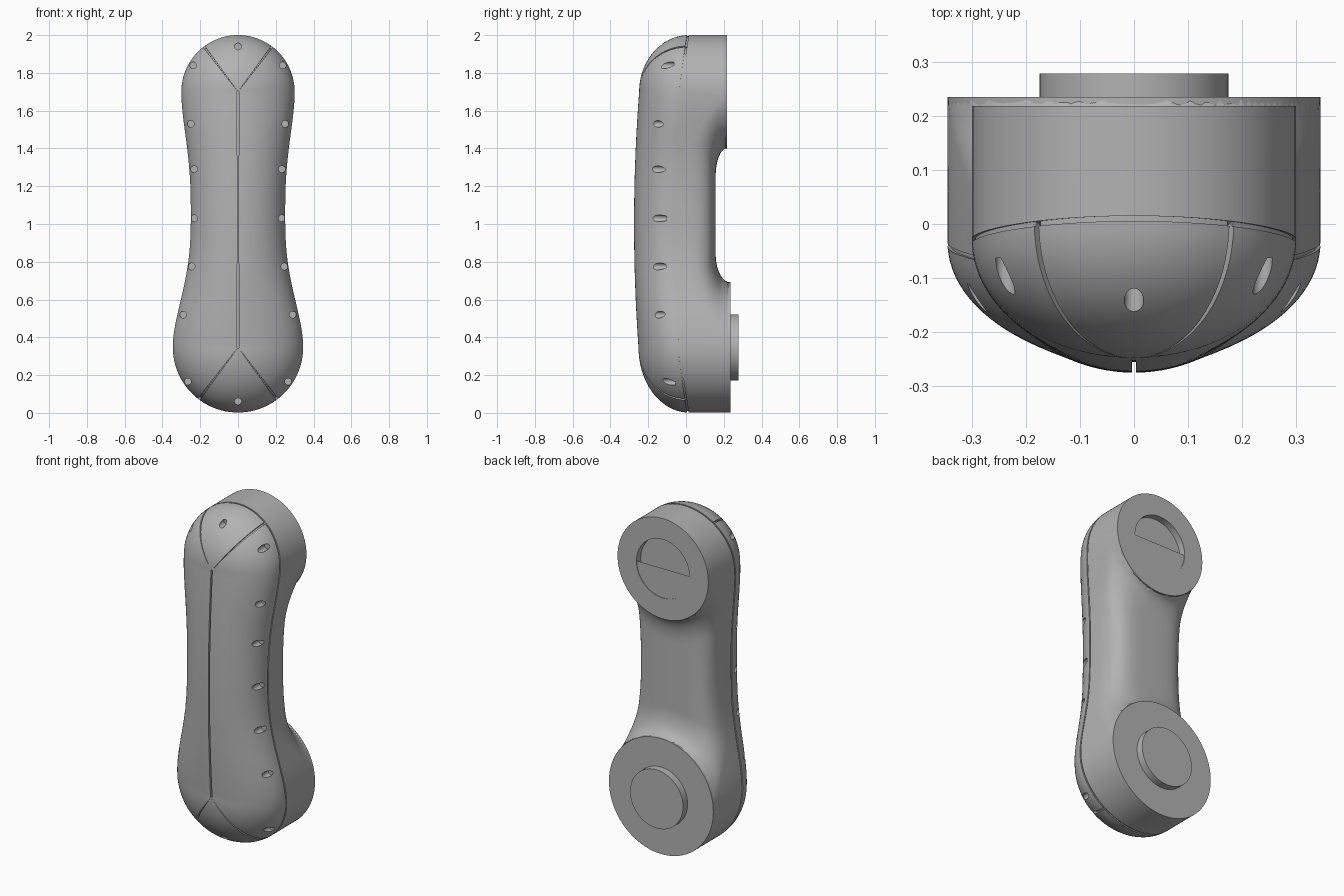
import bpy, bmesh, math

if "Cube" in bpy.data.objects:
    bpy.data.objects.remove(bpy.data.objects["Cube"])

TOP_Z, TOP_R, LOW_Z, LOW_R = 1.70, 0.30, 0.347, 0.345
EAR_Y, MOUTH_Y = 0.218, 0.235
WAIST_Z, WAIST_W, WAIST_Y = 1.05, 0.25, 0.157

grey = bpy.data.materials.new("plastic_grey")
grey.use_nodes = True
grey.diffuse_color = (0.45, 0.45, 0.45, 1)
grey.node_tree.nodes["Principled BSDF"].inputs["Base Color"].default_value = (0.45, 0.45, 0.45, 1)


def seam(z):
    return 0.015 - 0.085 * (1 - (z - 1) ** 2)


def front(z):
    return -0.275 + 0.055 * (z - 1) ** 2


def width(z):
    end_z, end_r = (TOP_Z, TOP_R) if z > WAIST_Z else (LOW_Z, LOW_R)
    t = min(1, abs((z - WAIST_Z) / (end_z - WAIST_Z))) ** 1.4
    return WAIST_W + (end_r - WAIST_W) * t * t * (3 - 2 * t)


def finish(obj):
    bpy.ops.object.select_all(action='DESELECT')
    obj.select_set(True)
    bpy.context.view_layer.objects.active = obj
    bpy.ops.object.shade_smooth_by_angle(angle=math.radians(32))


def make(name, build):
    bm = bmesh.new()
    build(bm)
    bmesh.ops.remove_doubles(bm, verts=bm.verts, dist=0.00002)
    bmesh.ops.recalc_face_normals(bm, faces=bm.faces)
    mesh = bpy.data.meshes.new(name)
    bm.to_mesh(mesh)
    bm.free()
    obj = bpy.data.objects.new(name, mesh)
    bpy.context.collection.objects.link(obj)
    mesh.materials.append(grey)
    return obj


def bridge(bm, rows, closed):
    n = len(rows[0])
    rows = [[bm.verts.new(p) for p in row] for row in rows]
    for a, b in zip(rows, rows[1:]):
        for i in range(n if closed else n - 1):
            k = (i + 1) % n
            bm.faces.new((a[i], a[k], b[k], b[i]))
    return rows


# Outline samples: (x, z, spine z, groove depth scale)
def outline():
    groove = math.radians(53)
    step = math.pi / 40
    angles = [(i * step, 1) for i in range(21) if abs(i * step - groove) > 0.03]
    angles += [(groove + s * d, k) for s in (-1, 1) for d, k in ((0.017, 1), (0.015, 0.955))]
    angles.sort()
    half = [(TOP_R * math.cos(a), TOP_Z + TOP_R * math.sin(a), TOP_Z, k) for a, k in reversed(angles)]
    for i in range(1, 60):
        z = TOP_Z + (LOW_Z - TOP_Z) * i / 60
        half.append((width(z), z, z, 1))
    half += [(LOW_R * math.cos(a), LOW_Z - LOW_R * math.sin(a), LOW_Z, k) for a, k in angles]
    return half + [(-x, z, s, k) for x, z, s, k in reversed(half[1:-1])]


# Domed front shell with seam, centre and corner grooves
def build_front(bm):
    rim = 0.036
    # Each level: radial scale, height scale, inward step
    levels = [(0.98, 0, 0), (0.98, rim, 0), (1, rim, 0)]
    last = math.acos(0.015)
    for j in range(1, 25):
        a = rim + (last - rim) * j / 24
        levels.append((math.cos(a), math.sin(a), 0))
    levels += [(0.015, 1, 0.02), (0, 1, 0.02), (0, 0, 0)]
    pts = outline()
    rows = []
    for r, h, inset in levels:
        row = []
        for x, z, s, k in pts:
            y0 = seam(z)
            if r == 0 and h == 0:
                y0 = seam(s)
            rr, hh = (r * k, h * k) if r > 0.02 and h > 0 else (r, h)
            row.append((x * rr, y0 + (front(s) - y0) * hh + inset if r > 0.02
                        else (front(s) + inset if h else y0), s + (z - s) * rr))
        rows.append(row)
    rows.append(rows[0])
    bridge(bm, rows, True)


front_shell = make("front_shell", build_front)

# Screw holes sunk straight into the front
HALF_HOLES = [(0.238, 1.84), (0.25, 1.53), (0.233, 1.29), (0.233, 1.03),
              (0.246, 0.775), (0.29, 0.52), (0.266, 0.165)]
holes = [(0, 1.94), (0, 0.06)] + [(s * x, z) for x, z in HALF_HOLES for s in (-1, 1)]


def build_cutters(bm):
    for x, z in holes:
        s = min(TOP_Z, max(LOW_Z, z))
        ratio = min(0.99, math.hypot(x, z - s) / width(s))
        floor = seam(z) + (front(s) - seam(z)) * math.sqrt(1 - ratio ** 2) + 0.04
        ring = [(x + 0.018 * math.cos(a), z + 0.018 * math.sin(a))
                for a in [math.tau * i / 20 for i in range(20)]]
        ends = bridge(bm, [[(px, y, pz) for px, pz in ring] for y in (-0.4, floor)], True)
        for end in ends:
            bm.faces.new(end)


cutters = make("hole_cutters", build_cutters)
cutters.hide_render = True
mod = front_shell.modifiers.new("screw_holes", 'BOOLEAN')
mod.operation = 'DIFFERENCE'
mod.solver = 'EXACT'
mod.object = cutters
bpy.context.view_layer.objects.active = front_shell
bpy.ops.object.modifier_apply(modifier=mod.name)
bpy.data.objects.remove(cutters)
finish(front_shell)


# Handle back: rounded grip that sweeps up into both cups
def back_height(u, x, z):
    y0 = seam(z)
    y = y0 + (WAIST_Y - y0) * max(0, 1 - abs(u) ** 4) ** 0.25
    for cz, r, top in ((TOP_Z, TOP_R, EAR_Y), (LOW_Z, LOW_R, MOUTH_Y)):
        d = max(0, math.hypot(x, z - cz) - r)
        if d < 0.15 and abs(u) < 1:
            fillet = 1 - math.sqrt(1 - (1 - d / 0.15) ** 2)
            y += (top - 0.003 - y) * fillet
    return y


def build_handle(bm):
    rows = []
    for i in range(121):
        z = LOW_Z + (TOP_Z - LOW_Z) * i / 120
        w = width(z)
        row = [(-0.9 * w, seam(z), z)]
        for j in range(61):
            u = math.sin(math.pi * (j / 60 - 0.5))
            u = math.copysign(1, u) if j in (0, 60) else u
            row.append((u * w, back_height(u, u * w, z), z))
        rows.append(row + [(0.9 * w, seam(z), z)])
    bridge(bm, rows, False)


finish(make("handle_back", build_handle))


# Cups: straight walls with a flat end and a round recess or plug
def build_cup(bm, cz, r, end_y, inner, inner_y):
    rows = []
    for radius, y in ((r * 0.93, None), (r, None), (r, end_y), (inner, end_y), (inner, inner_y)):
        row = []
        for i in range(96):
            a = math.tau * i / 96
            z = cz + radius * math.sin(a)
            row.append((radius * math.cos(a), seam(cz + r * math.sin(a)) if y is None else y, z))
        rows.append(row)
    rows = bridge(bm, rows, True)
    bm.faces.new(rows[-1])


finish(make("earpiece_cup", lambda bm: build_cup(bm, TOP_Z, TOP_R, EAR_Y, 0.175, EAR_Y - 0.04)))
finish(make("mouthpiece_cup", lambda bm: build_cup(bm, LOW_Z, LOW_R, MOUTH_Y, 0.175, 0.278)))
